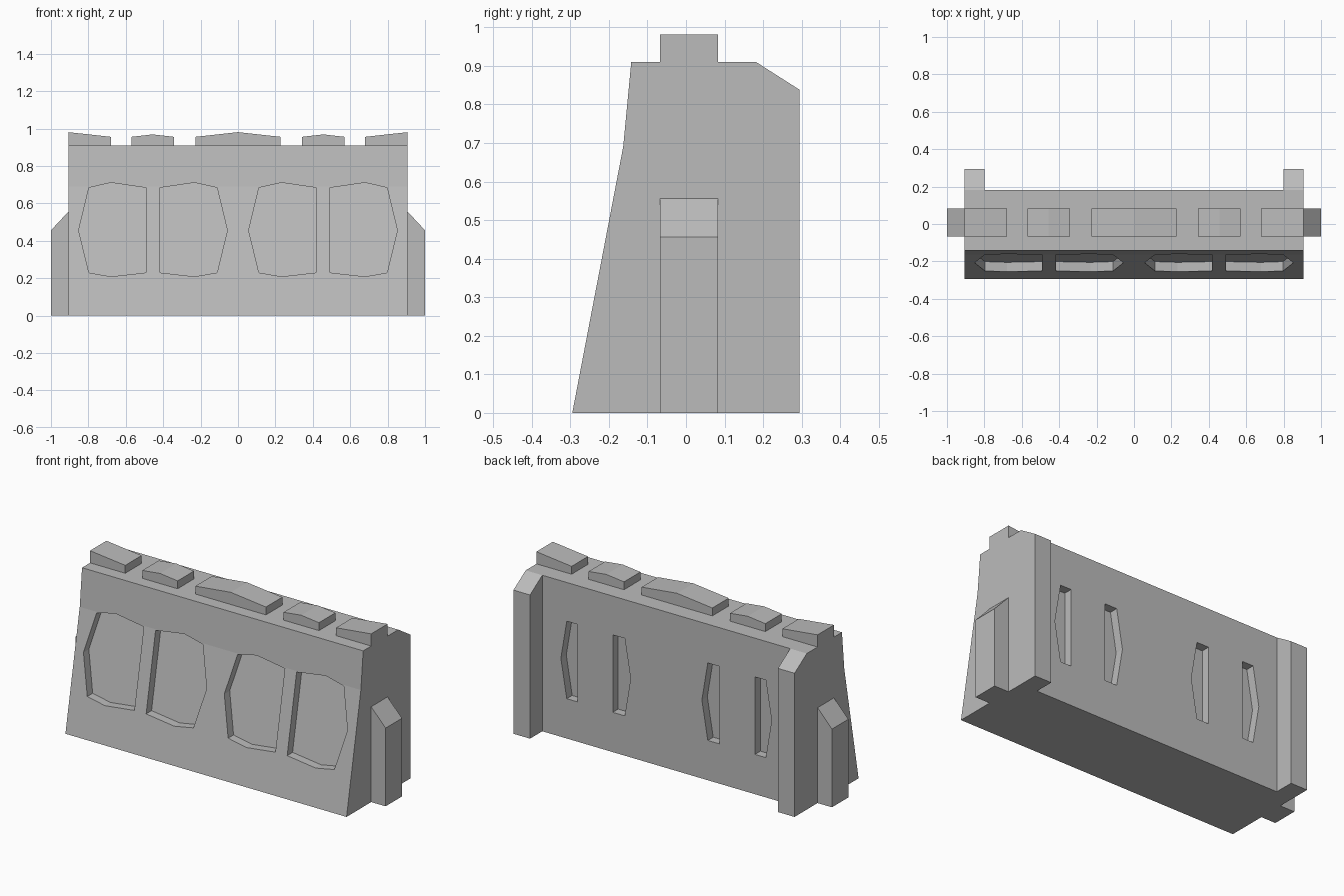
import bpy
import bmesh

if "Cube" in bpy.data.objects:
    bpy.data.objects.remove(bpy.data.objects["Cube"], do_unlink=True)

concrete = bpy.data.materials.new("concrete_grey")
concrete.use_nodes = True
grey = (0.5, 0.5, 0.5, 1)
concrete.diffuse_color = grey
concrete.node_tree.nodes["Principled BSDF"].inputs["Base Color"].default_value = grey


def loft(name, start, end):
    """Solid between two matching rings of points."""
    bm = bmesh.new()
    a = [bm.verts.new(p) for p in start]
    b = [bm.verts.new(p) for p in end]
    bm.faces.new(a)
    bm.faces.new(b[::-1])
    for i in range(len(a)):
        j = (i + 1) % len(a)
        bm.faces.new((a[i], b[i], b[j], a[j]))
    bmesh.ops.recalc_face_normals(bm, faces=bm.faces)
    mesh = bpy.data.meshes.new(name)
    bm.to_mesh(mesh)
    bm.free()
    mesh.materials.append(concrete)
    obj = bpy.data.objects.new(name, mesh)
    bpy.context.collection.objects.link(obj)
    return obj


def along_x(name, yz, x0, x1):
    return loft(name, [(x0, y, z) for y, z in yz], [(x1, y, z) for y, z in yz])


def along_y(name, xz, y0, y1):
    return loft(name, [(x, y0, z) for x, z in xz], [(x, y1, z) for x, z in xz])


# Main wall with a leaning front
FOOT, KNEE, KNEE_Z, TOP = -0.295, -0.163, 0.69, 0.91
BACK, END = 0.182, 0.907
wall = along_x("wall", [(FOOT, 0), (KNEE, KNEE_Z), (-0.142, TOP), (BACK, TOP), (BACK, 0)], -END, END)


def front_y(z):
    return FOOT + (KNEE - FOOT) * z / KNEE_Z


# Cutters for the front panels and the narrow back niches
DEPTH = 0.05
outer_panel = [(0.493, 0.23), (0.68, 0.209), (0.797, 0.23), (0.852, 0.456),
               (0.797, 0.684), (0.68, 0.711), (0.493, 0.684)]
inner_panel = [(0.417, 0.23), (0.233, 0.209), (0.112, 0.23), (0.057, 0.456),
               (0.112, 0.684), (0.233, 0.711), (0.417, 0.684)]
outer_niche = [(0.572, 0.232), (0.642, 0.232), (0.68, 0.458), (0.642, 0.684), (0.572, 0.684)]
inner_niche = [(0.345, 0.232), (0.268, 0.232), (0.23, 0.458), (0.268, 0.684), (0.345, 0.684)]
cutters = []
for side in (-1, 1):
    for panel in (outer_panel, inner_panel):
        cutters.append(loft("panel_cutter",
                            [(side * x, -0.5, z) for x, z in panel],
                            [(side * x, front_y(z) + DEPTH, z) for x, z in panel]))
    for niche in (outer_niche, inner_niche):
        cutters.append(along_y("niche_cutter", [(side * x, z) for x, z in niche],
                               BACK - DEPTH, 0.5))

for cutter in cutters:
    cutter.hide_render = True
    cut = wall.modifiers.new("recess", "BOOLEAN")
    cut.operation = "DIFFERENCE"
    cut.solver = "EXACT"
    cut.object = cutter

# Bake the recesses and discard the cutters
bpy.context.view_layer.update()
carved = bpy.data.meshes.new_from_object(wall.evaluated_get(bpy.context.evaluated_depsgraph_get()))
wall.modifiers.clear()
wall.data = carved
for cutter in cutters:
    bpy.data.objects.remove(cutter, do_unlink=True)

# Raised blocks along the top, end posts and back buttresses
Y0, Y1, LOW, HIGH = -0.068, 0.083, 0.956, 0.981
along_y("centre_top_block", [(-0.228, TOP), (0.228, TOP), (0.228, LOW), (0, HIGH), (-0.228, LOW)], Y0, Y1)
for side, word in ((1, "left"), (-1, "right")):
    def mirrored(pts):
        return [(side * x, z) for x, z in pts]

    along_y(word + "_middle_top_block",
            mirrored([(0.342, TOP), (0.57, TOP), (0.57, LOW), (0.456, 0.969), (0.342, LOW)]), Y0, Y1)
    along_y(word + "_end_top_block",
            mirrored([(0.68, TOP), (END, TOP), (END, HIGH), (0.68, LOW)]), Y0, Y1)
    along_y(word + "_end_post",
            mirrored([(END, 0), (1, 0), (1, 0.456), (END, 0.556)]), Y0, Y1)
    along_x(word + "_back_buttress",
            [(BACK, 0), (0.295, 0), (0.295, 0.838), (BACK, TOP)], side * 0.8, side * END)
